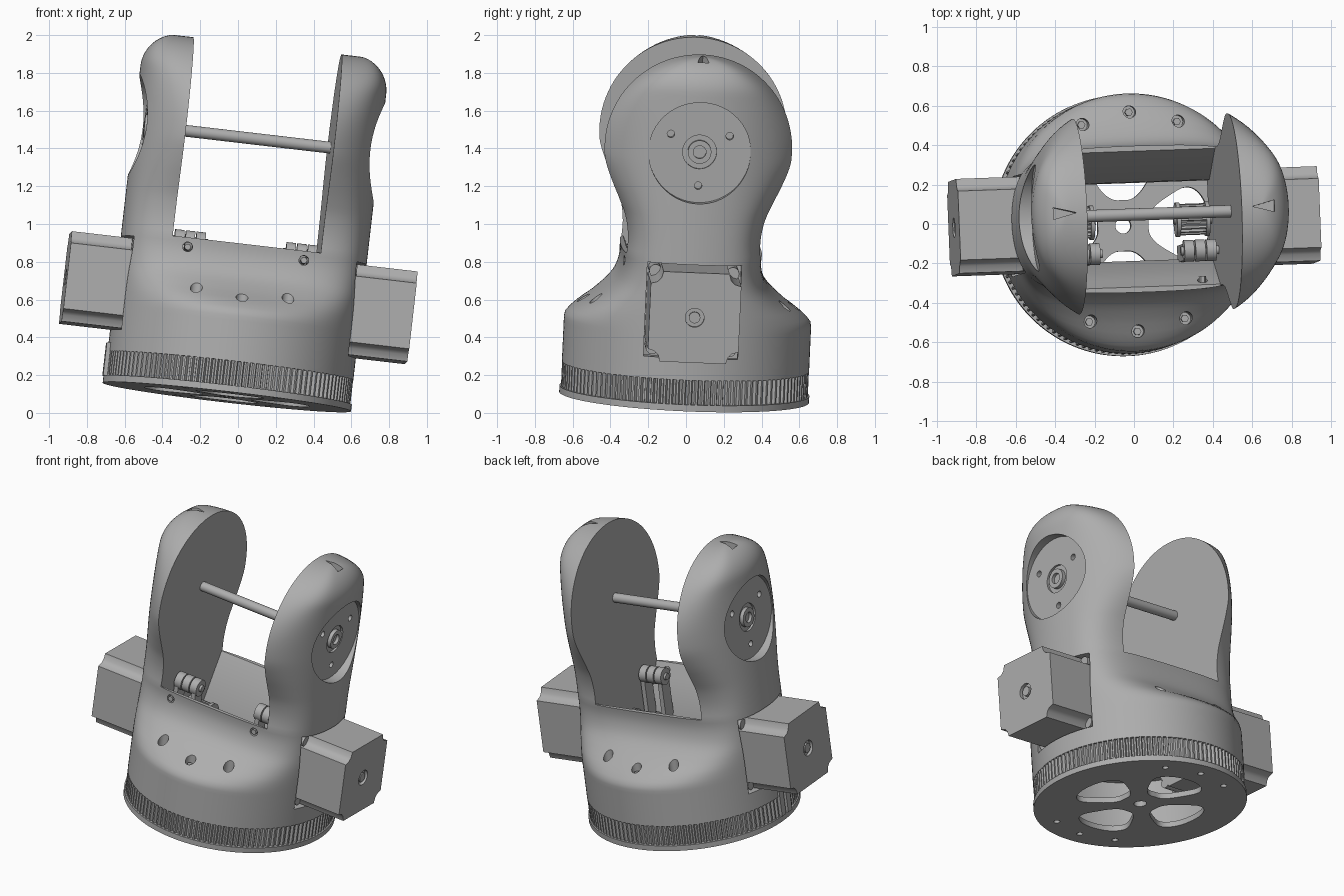
import bpy, bmesh, math
from mathutils import Matrix, Vector

if "Cube" in bpy.data.objects:
    bpy.data.objects.remove(bpy.data.objects["Cube"])

grey = bpy.data.materials.new("plain_grey")
grey.use_nodes = True
TONE = (0.42, 0.42, 0.42, 1)
grey.diffuse_color = TONE
grey.node_tree.nodes["Principled BSDF"].inputs["Base Color"].default_value = TONE

R, INNER, HEAD_Z, HEAD_R = 0.655, 0.395, 1.376, 0.497
parts = []


def add(name, bm):
    bmesh.ops.recalc_face_normals(bm, faces=bm.faces)
    mesh = bpy.data.meshes.new(name)
    bm.to_mesh(mesh)
    bm.free()
    mesh.materials.append(grey)
    ob = bpy.data.objects.new(name, mesh)
    bpy.context.scene.collection.objects.link(ob)
    parts.append(ob)
    return ob


def skin(name, rings):
    """Solid through a stack of equal rings, closed at both ends."""
    bm = bmesh.new()
    rows = [[bm.verts.new(p) for p in ring] for ring in rings]
    n = len(rows[0])
    for a, b in zip(rows, rows[1:]):
        for i in range(n):
            bm.faces.new((a[i], a[(i + 1) % n], b[(i + 1) % n], b[i]))
    bm.faces.new(rows[0])
    bm.faces.new(rows[-1])
    return add(name, bm)


def prism(name, pts, lo, hi, axis="x"):
    place = {"x": lambda u, v, t: (t, u, v), "z": lambda u, v, t: (u, v, t),
             "y": lambda u, v, t: (u, t, v)}[axis]
    return skin(name, [[place(u, v, t) for u, v in pts] for t in (lo, hi)])


def circle(r, u=0, v=0, n=32):
    return [(u + r * math.cos(math.tau * i / n), v + r * math.sin(math.tau * i / n)) for i in range(n)]


def rect(u0, u1, v0, v1):
    return [(u0, v0), (u1, v0), (u1, v1), (u0, v1)]


def teeth(r, depth, count):
    pts = []
    for i in range(count * 4):
        a = math.tau * (i + (0.2 if i % 2 else 0)) / (count * 4)
        rad = r if i % 4 < 2 else r - depth
        pts.append((rad * math.cos(a), rad * math.sin(a)))
    return pts


def cut(target, cutter):
    mod = target.modifiers.new("cut", "BOOLEAN")
    mod.operation, mod.solver, mod.object = "DIFFERENCE", "EXACT", cutter
    bpy.context.view_layer.objects.active = target
    bpy.ops.object.modifier_apply(modifier=mod.name)
    parts.remove(cutter)
    bpy.data.objects.remove(cutter)


# Side outline of the housing: flare and neck as points, head as an arc
OUTLINE = [(0.38, R), (0.43, 0.65), (0.487, 0.59), (0.535, 0.515), (0.62, 0.415), (0.7, 0.373),
           (0.8, 0.355), (0.9, 0.352), (1.0, 0.37), (1.08, 0.402), (1.2, 0.456), (1.3, 0.491), (HEAD_Z, HEAD_R)]


def half_width(z):
    if z >= HEAD_Z:
        return math.sqrt(max(HEAD_R ** 2 - (z - HEAD_Z) ** 2, 1e-6))
    if z <= OUTLINE[0][0]:
        return R
    k = max(i for i in range(len(OUTLINE) - 1) if OUTLINE[i][0] <= z)

    def slope(i):
        if i == 0 or i == len(OUTLINE) - 1:
            return 0
        (z0, w0), (z1, w1) = OUTLINE[i - 1], OUTLINE[i + 1]
        return (w1 - w0) / (z1 - z0)
    (z0, w0), (z1, w1) = OUTLINE[k], OUTLINE[k + 1]
    h = z1 - z0
    t = (z - z0) / h
    return ((2 * t - 3) * t * t + 1) * w0 + (3 - 2 * t) * t * t * w1 + h * t * (t - 1) * ((t - 1) * slope(k) + t * slope(k + 1))


def housing_ring(z, n=128, p=6):
    """Round section squeezed softly to the outline width."""
    w = half_width(z)
    rad = R
    if z > 1.69:
        rad = 0.47 + 0.185 * math.sqrt(max(1 - ((z - 1.69) / 0.186) ** 2, 0))
    x0 = INNER * min(max((z - 0.55) / 0.25, 0), 1)
    r = min(math.hypot(x0, w), rad)
    squeeze = max(r ** -p - rad ** -p, 0) / (w / r) ** p
    ring = []
    for i in range(n):
        f = math.tau * (i + 0.5) / n
        a = math.atan2(w * math.sin(f), rad * math.cos(f))
        d = (rad ** -p + squeeze * abs(math.sin(a)) ** p) ** (-1 / p)
        ring.append((d * math.cos(a), d * math.sin(a), z))
    return ring


levels = [0.165] + [0.38 + (HEAD_Z - 0.38) * i / 40 for i in range(41)]
levels += [HEAD_Z + HEAD_R * math.sin(math.radians(88.5 * i / 24)) for i in range(1, 25)]
housing = skin("housing", [housing_ring(z) for z in levels])

# Trough between the two uprights, and the hollow base
trough = [(-1, 2), (-1, 0.8), (-0.345, 0.8), (-0.2, 0.5), (-0.2, 0.3),
          (0.2, 0.3), (0.2, 0.5), (0.345, 0.8), (1, 0.8), (1, 2)]
cut(housing, prism("cutter", trough, -INNER, INNER))
cut(housing, prism("cutter", circle(0.58, n=96), 0.1, 0.4, "z"))

for s in (-1, 1):
    # Motor pocket, bearing recess and pointer mark on each upright
    cut(housing, prism("cutter", rect(-0.25, 0.25, 0.28, 0.78), s * 0.43, s * 1.0))
    cut(housing, prism("cutter", circle(0.27, 0, HEAD_Z, 64), s * 0.59, s * 1.0))
    cut(housing, prism("cutter", circle(0.09, 0, HEAD_Z), s * 0.575, s * 1.0))
    for k in range(3):
        a = math.radians(30 + 120 * k)
        cut(housing, prism("cutter", circle(0.02, 0.18 * math.cos(a), HEAD_Z + 0.18 * math.sin(a), 16), s * 0.55, s))
    cut(housing, prism("cutter", [(s * 0.45, 0), (s * 0.565, 0.03), (s * 0.565, -0.03)], 1.825, 2, "z"))

    # Bearing hub in the recess
    hub = prism("bearing_hub", circle(0.062, 0, HEAD_Z), s * 0.56, s * 0.6)
    cut(hub, prism("cutter", circle(0.034, 0, HEAD_Z), s * 0.58, s * 0.7))

    # Motor with notched corners
    corner = [(0.24, 0.175), (0.205, 0.185), (0.185, 0.205), (0.175, 0.24)]
    outline = []
    for k in range(4):
        m = Matrix.Rotation(math.pi / 2 * k, 2)
        outline += [(q.x, q.y + 0.53) for q in (m @ Vector(c) for c in corner)]
    motor = prism("motor", outline, s * 0.42, s * 0.922)
    cut(motor, prism("cutter", circle(0.05, 0, 0.53), s * 0.9, s * 1.0))
    prism("motor_shaft_end", circle(0.03, 0, 0.53), s * 0.88, s * 0.918)
    for y in (-0.205, 0.205):
        for z in (-0.205, 0.205):
            prism("motor_screw", circle(0.034, y, 0.53 + z, 20), s * 0.42, s * 0.6)

    # Drive pulley on the motor shaft
    prism("drive_pulley", [(u, v + 0.53) for u, v in teeth(0.08, 0.012, 20)], s * 0.23, s * 0.36)
    for a, b in ((0.21, 0.23), (0.36, 0.38)):
        prism("pulley_flange", circle(0.088, 0, 0.53), s * a, s * b)
    prism("drive_shaft", circle(0.025, 0, 0.53), s * 0.2, s * 0.44)

    # Belt tensioner with three rollers on an arm
    for k in range(3):
        prism("tensioner_roller", circle(0.055, -0.17, 0.79), s * (0.215 + 0.057 * k), s * (0.265 + 0.057 * k))
    prism("tensioner_pin", circle(0.022, -0.17, 0.79, 16), s * 0.2, s * 0.394)
    for a in (0.222, 0.35):
        prism("tensioner_arm", rect(-0.215, -0.13, 0.45, 0.79), s * a, s * (a + 0.03))
    cut(housing, prism("cutter", circle(0.026, s * 0.31, 0.75, 16), -0.5, -0.3, "y"))
    prism("wall_screw", circle(0.018, s * 0.31, 0.75, 6), -0.365, -0.3, "y")

# Base plate with four rounded openings
plate = prism("base_plate", circle(0.662, n=128), 0, 0.035, "z")
for k in range(4):
    c, t = math.cos(math.pi / 2 * k), math.sin(math.pi / 2 * k)
    opening = []
    for i in range(48):
        f = math.tau * i / 48
        cu, sv = math.cos(f), math.sin(f)
        rad = 0.285 + 0.155 * math.copysign(abs(cu) ** 0.55, cu)
        ang = math.radians(31) * math.copysign(abs(sv) ** 0.7, sv)
        opening.append((rad * math.cos(ang + math.pi / 2 * k), rad * math.sin(ang + math.pi / 2 * k)))
    cut(plate, prism("cutter", opening, -0.1, 0.1, "z"))
cut(plate, prism("cutter", circle(0.04), -0.1, 0.1, "z"))

# Toothed belt ring and its clamp
belt = prism("toothed_belt", teeth(0.654, 0.018, 120), 0.035, 0.168, "z")
cut(belt, prism("cutter", circle(0.58, n=96), -0.1, 0.3, "z"))
for y in (-0.1, -0.03):
    prism("belt_clamp", rect(-0.668, -0.62, y, y + 0.045), 0.035, 0.21, "z")

# Shoulder bores with screws, repeated as holes through the plate
for side in (90, 270):
    for off in (-26, 0, 26):
        a = math.radians(side + off)
        x, y = 0.557 * math.cos(a), 0.557 * math.sin(a)
        cut(housing, prism("cutter", circle(0.032, x, y, 20), 0.46, 0.8, "z"))
        prism("shoulder_screw", circle(0.02, x, y, 6), 0.44, 0.48, "z")
        cut(plate, prism("cutter", circle(0.02, x, y, 16), -0.1, 0.1, "z"))

# Rod joining the uprights
prism("cross_rod", circle(0.031, 0, HEAD_Z), -0.41, 0.41)

# Lean the whole assembly and shade it
up = Vector((0.115, 0.045, 1)).normalized()
side = Vector((1, 0.04, 0))
side = (side - up * side.dot(up)).normalized()
lean = Matrix((side, up.cross(side), up)).transposed().to_4x4()
lean.translation = (-0.059, -0.01, 0.084)
bpy.ops.object.select_all(action="DESELECT")
for ob in parts:
    ob.matrix_world = lean
    ob.select_set(True)
bpy.context.view_layer.objects.active = housing
bpy.ops.object.shade_smooth_by_angle(angle=math.radians(32))
